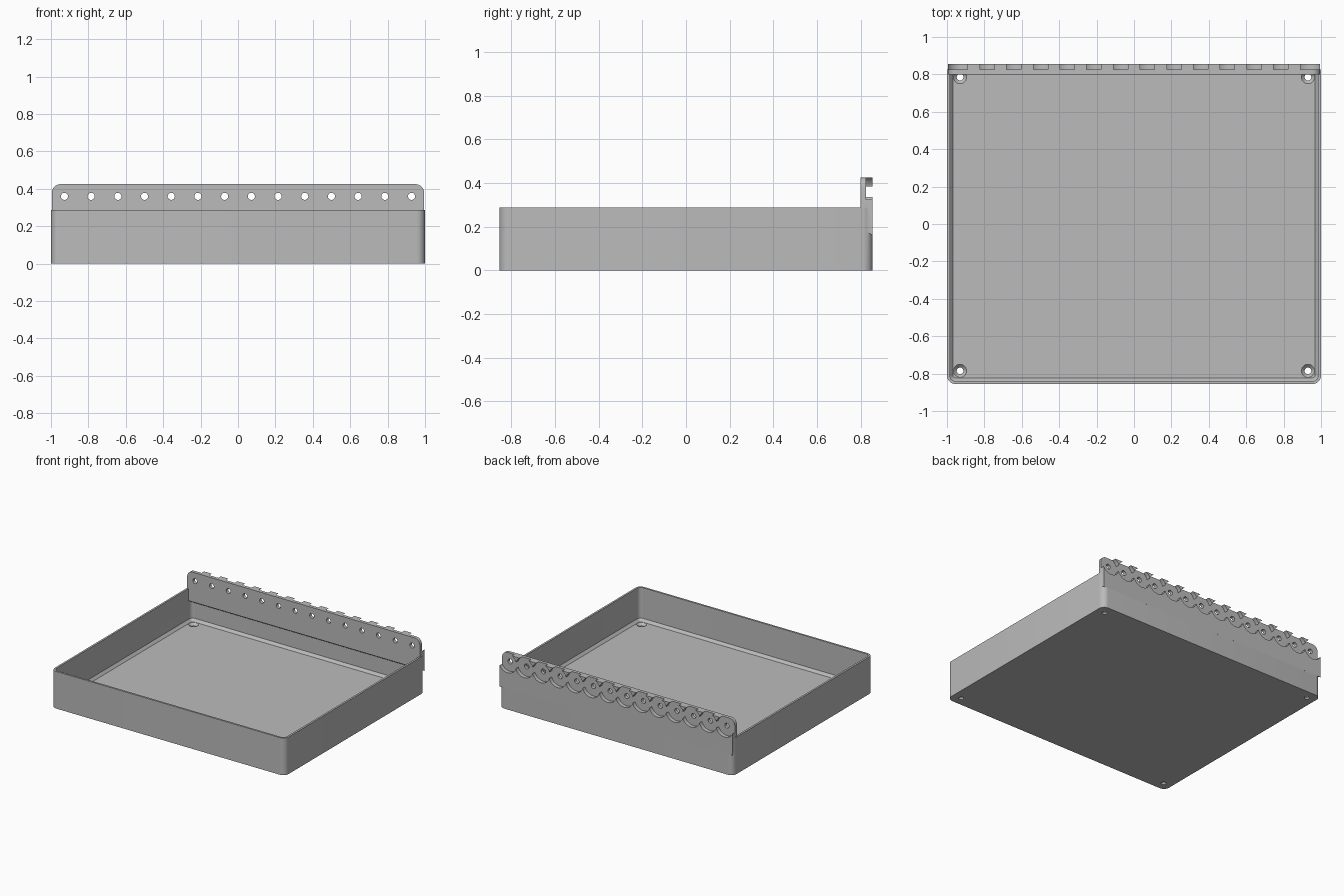
import bpy, bmesh
from math import sin, cos, pi
from mathutils import Matrix, Vector

cube = bpy.data.objects.get("Cube")
if cube:
    bpy.data.objects.remove(cube, do_unlink=True)

# One plain grey plastic
grey = bpy.data.materials.new("grey_plastic")
grey.use_nodes = True
COLOUR = (0.5, 0.5, 0.5, 1)
grey.diffuse_color = COLOUR
grey.node_tree.nodes["Principled BSDF"].inputs["Base Color"].default_value = COLOUR

HALF_X, HALF_Y, RIM = 1.0, 0.855, 0.287
FLOOR, WALL = 0.03, 0.015
PEG_Z, PEG_X, COUNT = 0.36, 0.928, 14


def finish(bm, name):
    bmesh.ops.recalc_face_normals(bm, faces=bm.faces)
    mesh = bpy.data.meshes.new(name)
    bm.to_mesh(mesh)
    bm.free()
    mesh.materials.append(grey)
    obj = bpy.data.objects.new(name, mesh)
    bpy.context.collection.objects.link(obj)
    return obj


def arc(cx, cy, r, start, steps=8):
    angles = [start + pi / 2 * i / steps for i in range(steps + 1)]
    return [(cx + r * cos(a), cy + r * sin(a)) for a in angles]


def rounded_loop(bm, inset, radius, z):
    x, y = HALF_X - inset - radius, HALF_Y - inset - radius
    corners = [(x, y), (-x, y), (-x, -y), (x, -y)]
    points = [p for i, c in enumerate(corners) for p in arc(*c, radius, i * pi / 2)]
    return [bm.verts.new((*p, z)) for p in points]


def add_cone(bm, centre, r1, r2, depth, sides, along_y=False):
    turn = Matrix.Rotation(pi / 2, 4, 'X') if along_y else Matrix()
    bmesh.ops.create_cone(bm, cap_ends=True, segments=sides, radius1=r1, radius2=r2,
                          depth=depth, matrix=Matrix.Translation(Vector(centre)) @ turn)


def boolean(target, tool, operation):
    mod = target.modifiers.new(tool.name, 'BOOLEAN')
    mod.operation, mod.object, mod.solver = operation, tool, 'EXACT'
    tool.hide_render = True
    bpy.context.view_layer.objects.active = target
    bpy.ops.object.modifier_apply(modifier=mod.name)
    bpy.data.objects.remove(tool, do_unlink=True)


# Tray: nested rounded loops from the underside, over the rim, to the inner floor
bm = bmesh.new()
loops = [rounded_loop(bm, *spec) for spec in (
    (0, 0.045, 0), (0, 0.045, RIM), (WALL, 0.03, RIM),
    (WALL, 0.03, FLOOR + 0.02), (WALL + 0.017, 0.015, FLOOR))]
for low, high in zip(loops, loops[1:]):
    for i in range(len(low)):
        j = (i + 1) % len(low)
        bm.faces.new((low[i], low[j], high[j], high[i]))
bm.faces.new(loops[0])
bm.faces.new(loops[-1])
tray = finish(bm, "tray")

# Raised back rail with rounded top corners and a sloping underside
bm = bmesh.new()
END, TOP, R = 0.995, 0.425, 0.045
top = arc(END - R, TOP - R, R, 0) + arc(R - END, TOP - R, R, pi / 2)
sides = []
for y, bottom in ((0.8, 0.195), (HALF_Y + 0.0003, 0.16)):
    outline = top + [(-END, bottom), (END, bottom)]
    sides.append([bm.verts.new((x, y, z)) for x, z in outline])
front, back = sides
bm.faces.new(front)
bm.faces.new(back)
for i in range(len(front)):
    j = (i + 1) % len(front)
    bm.faces.new((front[i], front[j], back[j], back[i]))
rail = finish(bm, "back_rail")
boolean(tray, rail, 'UNION')

# Overlapping round pockets on the back, cut in two alternating sets
peg_xs = [-PEG_X + 2 * PEG_X * i / (COUNT - 1) for i in range(COUNT)]
for parity in (0, 1):
    bm = bmesh.new()
    for x in peg_xs[parity::2]:
        add_cone(bm, (x, 0.875, PEG_Z), 0.0757, 0.0757, 0.1, 48, True)
    boolean(tray, finish(bm, "pocket_cutter"), 'DIFFERENCE')

# Countersinks in the floor corners
screws = [(sx * 0.93, sy * 0.785) for sx in (-1, 1) for sy in (-1, 1)]
bm = bmesh.new()
for x, y in screws:
    add_cone(bm, (x, y, 0.022), 0.015, 0.039, 0.024, 32)
boolean(tray, finish(bm, "countersink_cutter"), 'DIFFERENCE')

# Through holes for the rail and the floor screws
bm = bmesh.new()
for x in peg_xs:
    add_cone(bm, (x, 0.82, PEG_Z), 0.019, 0.019, 0.2, 24, True)
for x, y in screws:
    add_cone(bm, (x, y, 0.01), 0.018, 0.018, 0.06, 24)
boolean(tray, finish(bm, "hole_cutter"), 'DIFFERENCE')

# Smooth the rounded parts, keep the edges crisp
bpy.ops.object.select_all(action='DESELECT')
tray.select_set(True)
bpy.context.view_layer.objects.active = tray
bpy.ops.object.shade_smooth_by_angle(angle=pi / 6)
